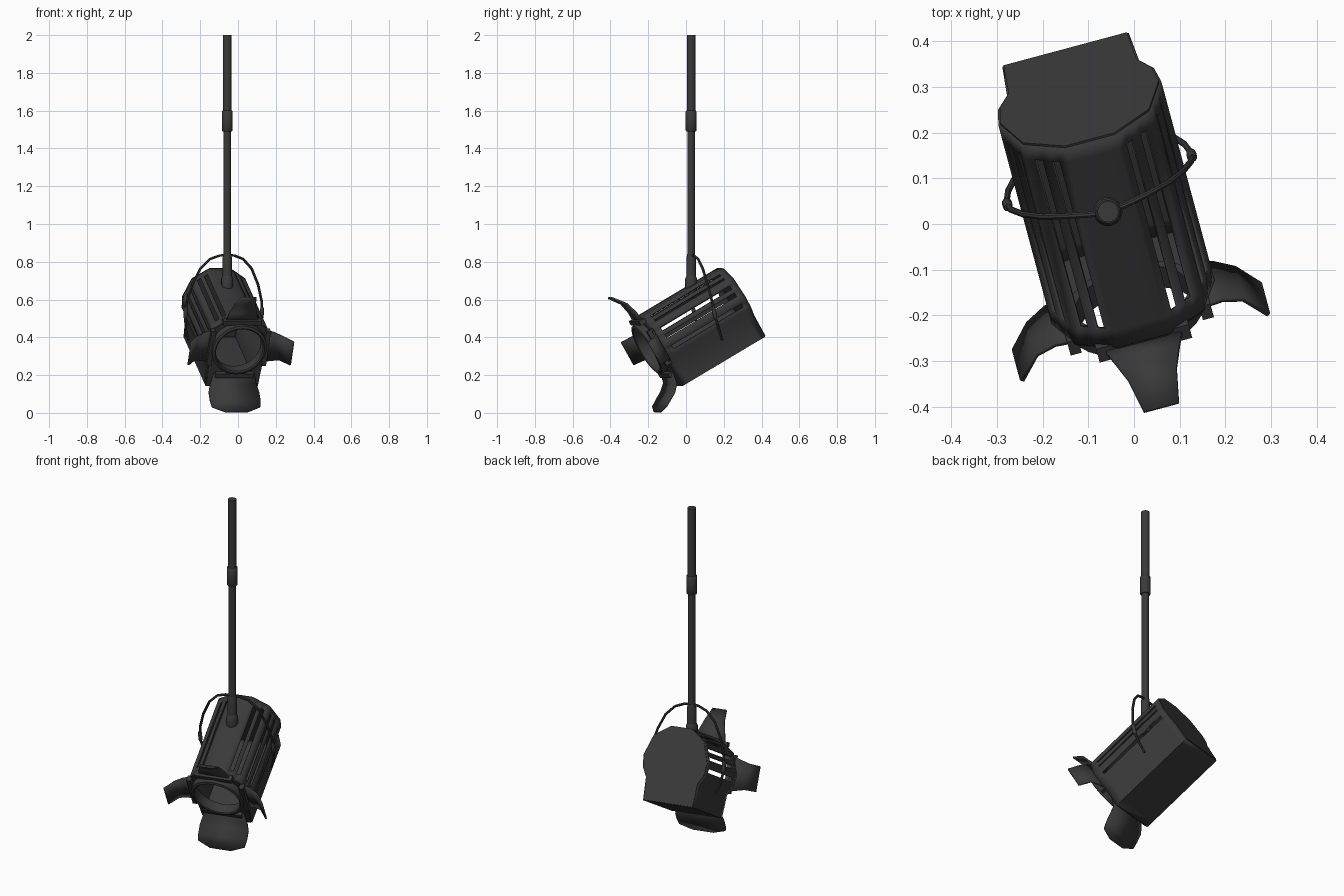
import bpy, bmesh
from math import sin, cos, pi, radians
from mathutils import Matrix, Vector

if "Cube" in bpy.data.objects:
    bpy.data.objects.remove(bpy.data.objects["Cube"])

metal = bpy.data.materials.new("dark_grey_metal")
metal.use_nodes = True
GREY = (0.042, 0.042, 0.042, 1)
metal.diffuse_color = GREY
metal.node_tree.nodes["Principled BSDF"].inputs["Base Color"].default_value = GREY

# Lamp frame: x across, y towards the back, z up, origin at the front opening
LAMP = (Matrix.Translation((-0.002, -0.171, 0.354))
        @ Matrix.Rotation(radians(15), 4, "Z") @ Matrix.Rotation(radians(30), 4, "X"))
POLE = Matrix.Translation((-0.057, 0.027, 0)) @ Matrix.Rotation(radians(15), 4, "Z")
LENGTH = 0.52


def finish(obj, matrix, angle=40):
    obj.matrix_world = matrix
    obj.data.materials.append(metal)
    bpy.ops.object.select_all(action="DESELECT")
    obj.select_set(True)
    bpy.context.view_layer.objects.active = obj
    if obj.type == "CURVE":
        bpy.ops.object.convert(target="MESH")
    bpy.ops.object.shade_smooth_by_angle(angle=radians(angle))
    return obj


def mesh_object(name, bm, matrix, thickness=0):
    bmesh.ops.recalc_face_normals(bm, faces=bm.faces)
    data = bpy.data.meshes.new(name)
    bm.to_mesh(data)
    bm.free()
    obj = bpy.data.objects.new(name, data)
    bpy.context.collection.objects.link(obj)
    if thickness:
        mod = obj.modifiers.new("thickness", "SOLIDIFY")
        mod.thickness = thickness
        mod.offset = 0
    return finish(obj, matrix)


def lathe(name, outline, matrix, sides=16):
    """Spin (radius, height) points around z."""
    bm = bmesh.new()
    rings = [[bm.verts.new((r * cos(2 * pi * i / sides), r * sin(2 * pi * i / sides), z))
              for i in range(sides)] for r, z in outline]
    for a, b in zip(rings, rings[1:]):
        for i in range(sides):
            j = (i + 1) % sides
            bm.faces.new((a[i], a[j], b[j], b[i]))
    if outline[0] != outline[-1]:
        bm.faces.new(rings[0])
        bm.faces.new(rings[-1])
    else:
        bmesh.ops.remove_doubles(bm, verts=bm.verts, dist=1e-5)
    return mesh_object(name, bm, matrix)


def curve_object(name, loops, matrix, flat=True, **settings):
    data = bpy.data.curves.new(name, "CURVE")
    data.dimensions = "2D" if flat else "3D"
    for key, value in settings.items():
        setattr(data, key, value)
    for loop in loops:
        spline = data.splines.new("POLY")
        spline.points.add(len(loop) - 1)
        for point, co in zip(spline.points, loop):
            point.co = (*co, 0, 1) if flat else (*co, 1)
        spline.use_cyclic_u = flat
    obj = bpy.data.objects.new(name, data)
    bpy.context.collection.objects.link(obj)
    return finish(obj, matrix)


# Housing cross-section: faceted barrel merging into a square base
half = [(0.056, 0.171), (0.143, 0.11), (0.18, 0), (0.172, -0.065), (0.145, -0.115), (0.14, -0.24)]
profile = half + [(-x, z) for x, z in reversed(half)]

# Hollow housing with long vent slots on both sides
slots = {0: 2, 1: 2, 2: 1}
section, is_slot = [], []
count = len(profile)
for i in range(count):
    a, b = Vector(profile[i]), Vector(profile[(i + 1) % count])
    n = slots.get(i, slots.get(count - 2 - i, 0))
    steps = 2 * n + 1
    for k in range(steps):
        section.append(a.lerp(b, k / steps))
        is_slot.append(k % 2 == 1)
bm = bmesh.new()
rows = [[bm.verts.new((p.x, y, p.y)) for p in section] for y in (0, 0.045, LENGTH - 0.035, LENGTH)]
for k in range(3):
    for i in range(len(section)):
        if not (k == 1 and is_slot[i]):
            j = (i + 1) % len(section)
            bm.faces.new((rows[k][i], rows[k][j], rows[k + 1][j], rows[k + 1][i]))
mesh_object("housing", bm, LAMP, 0.01)

# End plates, the front one with a round opening
UPRIGHT = Matrix.Rotation(pi / 2, 4, "X")
opening = [(0.13 * cos(i * pi / 16), 0.13 * sin(i * pi / 16)) for i in range(32)]
curve_object("back_plate", [profile], LAMP @ Matrix.Translation((0, LENGTH, 0)) @ UPRIGHT,
             fill_mode="BOTH", extrude=0.005)
curve_object("front_plate", [profile, opening], LAMP @ UPRIGHT, fill_mode="BOTH", extrude=0.006)

# Round rim around the opening
lathe("front_rim", [(0.128, -0.01), (0.15, -0.01), (0.148, 0.045), (0.135, 0.05), (0.128, 0.045),
                    (0.128, -0.01)], LAMP @ UPRIGHT, 32)


# Flared barn doors: rows of (distance outwards, distance forwards, half width)
def barn_door(name, angle, outline, hinge):
    s, c = sin(angle), cos(angle)
    bm = bmesh.new()
    edges = []
    for out, forward, w in outline:
        edges.append([bm.verts.new((out * s + k * w * c, -forward, out * c - k * w * s)) for k in (-1, 1)])
    for (a, b), (d, e) in zip(edges, edges[1:]):
        bm.faces.new((a, b, e, d))
    mesh_object(name, bm, LAMP, 0.01)
    # Hinge bar at the root
    bm = bmesh.new()
    bmesh.ops.create_cube(bm, size=1, matrix=Matrix.Diagonal((0.21, 0.035, 0.025, 1)))
    mesh_object(name + "_hinge", bm, LAMP @ Matrix.Rotation(angle, 4, "Y")
                @ Matrix.Translation((0, -0.012, hinge)))


side = [(0.14, 0.0, 0.1), (0.19, 0.005, 0.085), (0.235, 0.025, 0.072), (0.28, 0.08, 0.07)]
top = [(0.15, 0.01, 0.09), (0.21, 0.012, 0.075), (0.275, 0.03, 0.055), (0.34, 0.08, 0.04)]
bottom = [(0.16, 0.01, 0.11), (0.215, 0.02, 0.125), (0.25, 0.055, 0.138), (0.275, 0.1, 0.138),
          (0.295, 0.135, 0.132), (0.313, 0.158, 0.06)]
barn_door("top_barn_door", 0, top, 0.155)
barn_door("left_barn_door", pi / 2, side, 0.15)
barn_door("right_barn_door", -pi / 2, side, 0.15)
barn_door("bottom_barn_door", pi, bottom, 0.165)

# Hanging pole with coupler, base sleeve and mounting cap
lathe("lower_pole", [(0.02, 0.66), (0.02, 1.55)], POLE)
lathe("upper_pole", [(0.023, 1.5), (0.023, 2.0)], POLE)
lathe("coupler", [(0.025, 1.49), (0.029, 1.495), (0.029, 1.595), (0.025, 1.6)], POLE)
lathe("pole_sleeve", [(0.025, 0.7), (0.025, 0.82), (0.021, 0.84)], POLE)
lathe("mounting_cap", [(0.026, 0.63), (0.032, 0.67), (0.032, 0.71), (0.025, 0.725)], POLE)

# Thin bent yoke holding the lamp on both sides
arm = [(0.04, 0.004, 0.833), (0.09, 0.014, 0.815), (0.14, 0.026, 0.765), (0.18, 0.042, 0.68),
       (0.205, 0.06, 0.59), (0.21, 0.076, 0.51), (0.2, 0.1, 0.44), (0.18, 0.122, 0.385)]
path = [(-x, y, z) for x, y, z in reversed(arm)] + [(0, 0, 0.835)] + arm
curve_object("yoke", [path], POLE, flat=False, bevel_depth=0.007, bevel_resolution=2, use_fill_caps=True)
for name, s in (("left_yoke_joint", 1), ("right_yoke_joint", -1)):
    lathe(name, [(0.008, -0.03), (0.011, -0.02), (0.011, 0.02), (0.008, 0.03)],
          POLE @ Matrix.Translation((s * 0.209, 0.072, 0.53)) @ Matrix.Rotation(radians(12), 4, "X"), 12)
